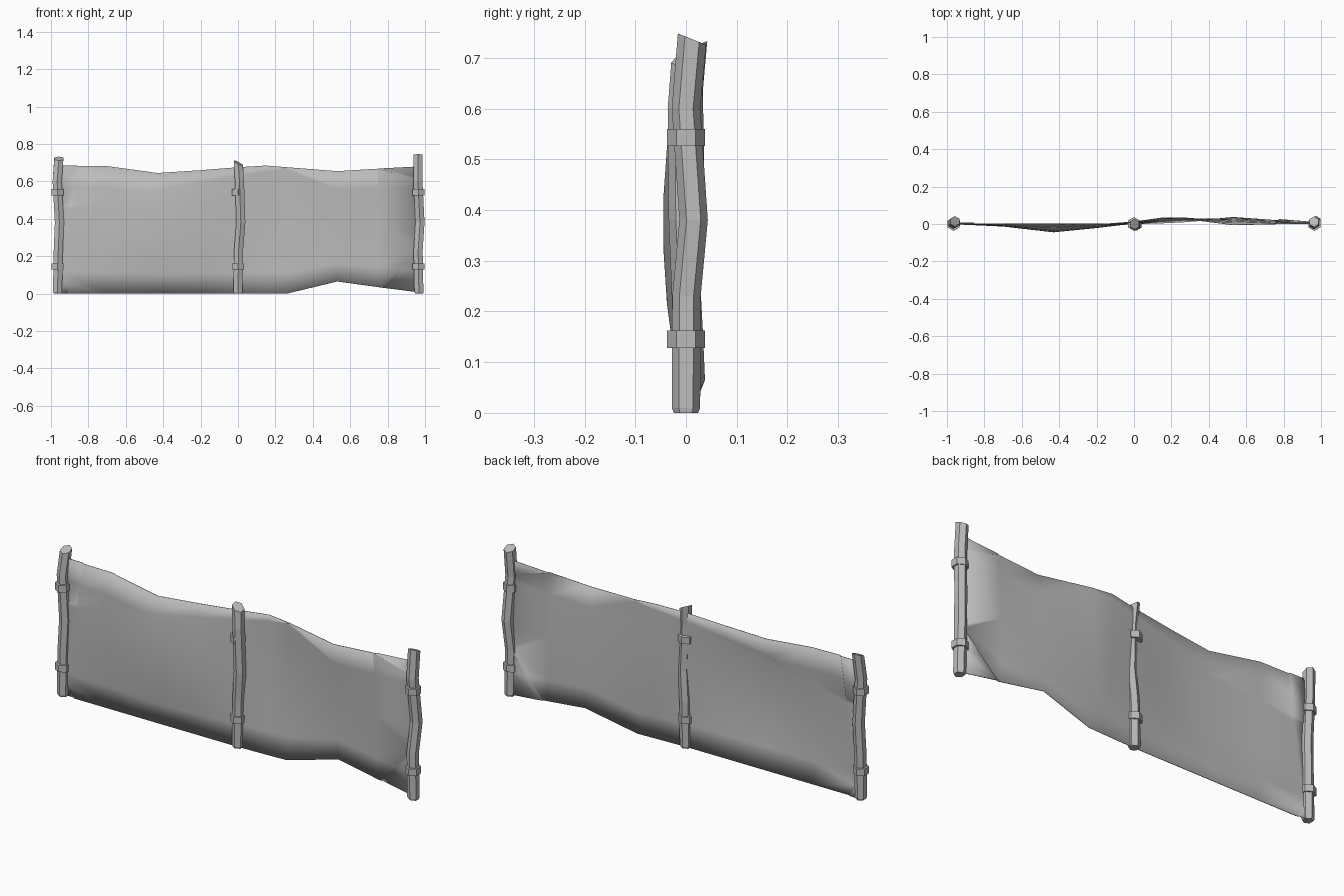
import bpy, bmesh
from math import pi, cos, sin
from mathutils import Vector

cube = bpy.data.objects.get("Cube")
if cube:
    bpy.data.objects.remove(cube)

grey = bpy.data.materials.new("plain grey")
grey.use_nodes = True
colour = (0.5, 0.5, 0.5, 1)
grey.diffuse_color = colour
grey.node_tree.nodes["Principled BSDF"].inputs["Base Color"].default_value = colour


def finish(bm, name):
    bmesh.ops.recalc_face_normals(bm, faces=bm.faces)
    mesh = bpy.data.meshes.new(name)
    bm.to_mesh(mesh)
    bm.free()
    mesh.materials.append(grey)
    obj = bpy.data.objects.new(name, mesh)
    bpy.context.collection.objects.link(obj)
    return obj


def hex_tube(name, path, slant=(0, 0)):
    """Six-sided tube through (x, y, z, radius) points, with a slanted top."""
    bm = bmesh.new()
    rings = []
    for i, (x, y, z, r) in enumerate(path):
        ring = []
        for k in range(6):
            dx, dy = r * cos(pi / 6 + k * pi / 3), r * sin(pi / 6 + k * pi / 3)
            lift = slant[0] * dx + slant[1] * dy if i == len(path) - 1 else 0
            ring.append(bm.verts.new((x + dx, y + dy, z + lift)))
        rings.append(ring)
    for a, b in zip(rings, rings[1:]):
        for k in range(6):
            n = (k + 1) % 6
            bm.faces.new((a[k], a[n], b[n], b[k]))
    bm.faces.new(rings[0])
    bm.faces.new(rings[-1])
    return finish(bm, name)


# Crooked posts: position, sideways bends, height and top slant
heights = (0, 0.01, 0.23, 0.38, 0.6)
posts = {
    "right_post": (-0.965, (0.002, 0, 0.004, 0.01, -0.002), (0, 0, 0, 0.004, 0.002),
                   (0.007, 0.014, 0.722), (0, 0.4)),
    "middle_post": (0, (0, 0, 0.003, 0.015, 0.008), (0, 0, 0, -0.006, -0.008),
                    (0.002, -0.001, 0.698), (-0.5, 0.25)),
    "left_post": (0.965, (0.004, 0.002, -0.002, 0.008, -0.003), (0, 0, 0.001, 0.015, 0),
                  (-0.002, 0.012, 0.737), (0, -0.4)),
}
for name, (px, bx, by, top, slant) in posts.items():
    path = [(px + x, y, z, 0.024 if z == 0 else 0.028)
            for x, y, z in zip(bx, by, heights)]
    path.append((px + top[0], top[1], top[2], 0.028))
    hex_tube(name, path, slant)
    # Binding bands around each post
    for label, z in (("lower", 0.128), ("upper", 0.526)):
        hex_tube(f"{name}_{label}_band", [(px, 0, z, 0.037), (px, 0, z + 0.034, 0.037)])

# Sagging sheet: x, bottom z, top z, then y at bottom, middle and top
columns = [
    (-0.96, 0, 0.685, 0, 0, 0),
    (-0.7, 0, 0.682, 0, -0.012, 0),
    (-0.43, 0, 0.645, 0, -0.043, -0.02),
    (-0.2, 0, 0.66, 0, -0.02, -0.003),
    (0, 0, 0.676, 0, 0.004, 0.012),
    (0.15, 0, 0.685, 0.005, 0.025, 0.033),
    (0.26, 0, 0.676, 0.01, 0.032, 0.03),
    (0.53, 0.065, 0.655, 0.036, 0.02, -0.005),
    (0.75, 0.035, 0.668, 0.02, 0.012, 0),
    (0.96, 0.008, 0.68, 0.003, 0.003, 0.003),
]
bm = bmesh.new()
rows = 6
grid = []
for x, z0, z1, y0, ym, y1 in columns:
    line = []
    for j in range(rows + 1):
        t = j / rows
        y = y0 * (1 - t) * (1 - 2 * t) + 4 * ym * t * (1 - t) + y1 * t * (2 * t - 1)
        line.append(bm.verts.new((x, y, z0 + (z1 - z0) * t)))
    grid.append(line)
for a, b in zip(grid, grid[1:]):
    for j in range(rows):
        bm.faces.new((a[j], b[j], b[j + 1], a[j + 1]))

# Creased corners: each is bounded by lines (x, z) to (x, z), corner on the left
corners = [
    [((0.94, 0.615), (0.73, 0.67))],
    [((0.77, 0.035), (0.94, 0.225))],
    [((-0.94, 0.06), (-0.9, 0))],
    [((-0.85, 0.69), (-0.88, 0.475)), ((-0.88, 0.475), (-0.94, 0.465))],
]
step = 0.008
for lines in corners:
    centre = Vector((0, 0, 0.35))
    planes = []
    for (xa, za), (xb, zb) in lines:
        p = Vector((xa, 0, za))
        normal = Vector((zb - za, 0, xa - xb)).normalized()
        if normal.dot(centre - p) > 0:
            normal.negate()
        planes.append((p, normal))
        for offset in (0, step):
            bmesh.ops.bisect_plane(bm, geom=bm.verts[:] + bm.edges[:] + bm.faces[:],
                                   plane_co=p + normal * offset, plane_no=normal, dist=1e-5)
    for v in bm.verts:
        if min(n.dot(v.co - p) for p, n in planes) > step - 1e-4:
            v.co.y += 0.007

sheet = finish(bm, "hanging_sheet")
solid = sheet.modifiers.new("thickness", "SOLIDIFY")
solid.thickness = 0.003
solid.offset = 0
bpy.context.view_layer.objects.active = sheet
sheet.select_set(True)
bpy.ops.object.shade_smooth_by_angle(angle=pi / 4)
